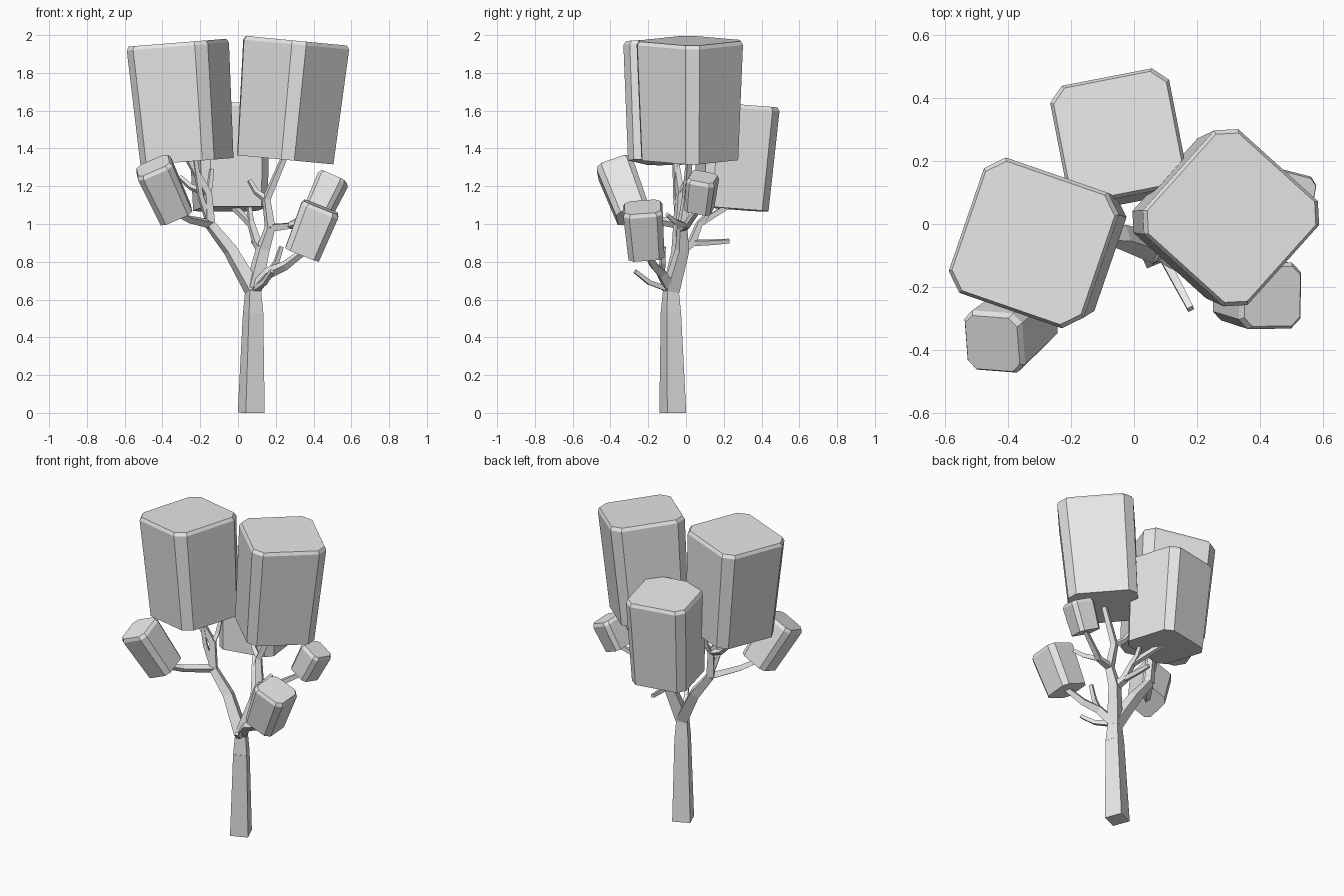
import bpy, bmesh, math
from mathutils import Vector, Matrix

cube = bpy.data.objects.get("Cube")
if cube:
    bpy.data.objects.remove(cube, do_unlink=True)

grey = bpy.data.materials.new("light_grey")
grey.use_nodes = True
grey.diffuse_color = (.8, .8, .8, 1)
grey.node_tree.nodes["Principled BSDF"].inputs["Base Color"].default_value = grey.diffuse_color

UP = Vector((0, 0, 1))


def loft(name, rings):
    """Closed flat-shaded solid through matching rings of points."""
    bm = bmesh.new()
    loops = [[bm.verts.new(point) for point in ring] for ring in rings]
    for lower, upper in zip(loops, loops[1:]):
        for i in range(len(lower)):
            bm.faces.new((lower[i - 1], lower[i], upper[i], upper[i - 1]))
    bm.faces.new(loops[0])
    bm.faces.new(loops[-1])
    bmesh.ops.recalc_face_normals(bm, faces=bm.faces)
    mesh = bpy.data.meshes.new(name)
    bm.to_mesh(mesh)
    bm.free()
    mesh.materials.append(grey)
    bpy.context.collection.objects.link(bpy.data.objects.new(name, mesh))


def square(radius):
    """Square section, turned a little about its centre."""
    start = Matrix.Rotation(math.radians(-22), 3, 'Z') @ Vector((radius, 0, 0))
    return [Matrix.Rotation(math.pi / 2 * k, 3, 'Z') @ start for k in range(4)]


def limb(name, radius, tip, *path):
    """Four-sided tapering limb along a path of joints."""
    last = len(path) - 1
    rings = []
    for i, joint in enumerate(path):
        tangent = path[min(i + 1, last)] - path[max(i - 1, 0)]
        turn = UP.rotation_difference(tangent)
        thickness = radius + (tip - radius) * i / last
        rings.append([joint + turn @ corner for corner in square(thickness)])
    loft(name, rings)


def twig(name, start, end, radius=.02):
    """Thin limb that leaves sideways and then bends upward."""
    bend = start.lerp(end, .6)
    bend.z = start.lerp(end, .4).z
    limb(name, radius, radius * .7, start, bend, end)


def foliage(name, base, lean, size, turn, cut=.12, bevel=.02):
    """Tapered block with cut corners and a bevelled top; returns its foot."""
    base, axis = Vector(base), Vector(lean)
    facing = UP.rotation_difference(axis).to_matrix() @ Matrix.Rotation(math.radians(turn), 3, 'Z')
    outline = []
    for quarter in range(4):
        side = facing @ Matrix.Rotation(math.pi / 2 * quarter, 3, 'Z')
        for edge in (cut - .5, .5 - cut):
            outline.append(side @ Vector((size / 2, size * edge, 0)))

    def ring(along, scale):
        return [base + axis * along + corner * scale for corner in outline]

    loft(name, [ring(0, .91), ring(1 - bevel / axis.length, 1), ring(1, 1 - bevel / size)])
    return base + axis * .05


# Foliage blocks
right_large = foliage("foliage_right_large", (-.27, -.06, 1.33), (-.05, 0, .63), .455, -19)
left_large = foliage("foliage_left_large", (.25, .02, 1.34), (.06, 0, .63), .45, 48)
back_large = foliage("foliage_back_large", (-.04, .24, 1.08), (-.01, .04, .55), .385, 11)
right_small = foliage("foliage_right_small", (-.33, -.28, 1.05), (-.12, -.1, .26), .2, 0, cut=.15)
left_medium = foliage("foliage_left_medium", (.34, -.21, .84), (.1, -.02, .25), .21, 0, cut=.15)
left_small = foliage("foliage_left_small", (.43, .07, 1.08), (.08, .02, .17), .155, -12, cut=.15)

# Joints of the trunk and limbs
root = Vector((.07, -.07, 0))
collar = Vector((.08, -.08, .53))
crotch = Vector((.08, -.08, .65))
right_elbow = Vector((-.04, -.04, .86))
right_fork = Vector((-.15, -.04, 1))
right_crook = Vector((-.16, -.03, 1.16))
left_elbow = Vector((.13, -.02, .86))
left_fork = Vector((.17, -.02, .98))
left_crook = Vector((.15, 0, 1.13))
left_side = Vector((.27, 0, .99))
back_elbow = Vector((.1, .03, .9))
back_fork = Vector((.07, .07, 1))
low_elbow = Vector((.16, -.13, .74))
low_fork = Vector((.25, -.17, .78))

# Trunk and main limbs
limb("trunk", .077, .058, root, collar)
limb("trunk_neck", .058, .045, collar, crotch)
limb("right_limb", .05, .03, crotch, right_elbow, right_fork)
limb("right_upper_limb", .032, .018, right_fork, right_crook, right_large)
limb("left_limb", .05, .03, crotch, left_elbow, left_fork)
limb("left_upper_limb", .03, .018, left_fork, left_crook, left_large)
limb("left_side_limb", .026, .016, left_fork, left_side, left_small)
limb("back_limb", .03, .018, left_elbow, back_elbow, back_fork, back_large)
limb("low_limb", .036, .02, crotch, low_elbow, low_fork, left_medium)

# Twigs
twig("right_low_twig", right_fork, right_small, .026)
twig("right_tall_twig", right_fork, Vector((-.23, -.06, 1.36)))
twig("right_inner_twig", right_crook, Vector((-.14, .02, 1.29)))
twig("right_outer_twig", right_crook, Vector((-.31, .02, 1.25)))
twig("left_inner_twig", left_crook, Vector((.06, .05, 1.23)))
twig("left_side_twig", left_side, Vector((.38, -.1, 1.05)))
twig("back_inner_twig", back_fork, Vector((.06, .13, 1.1)))
twig("back_low_twig", back_elbow, Vector((.08, .23, .91)))
twig("low_front_twig", crotch, Vector((.18, -.27, .75)))
twig("low_upright_twig", low_elbow, Vector((.23, -.12, .88)))
